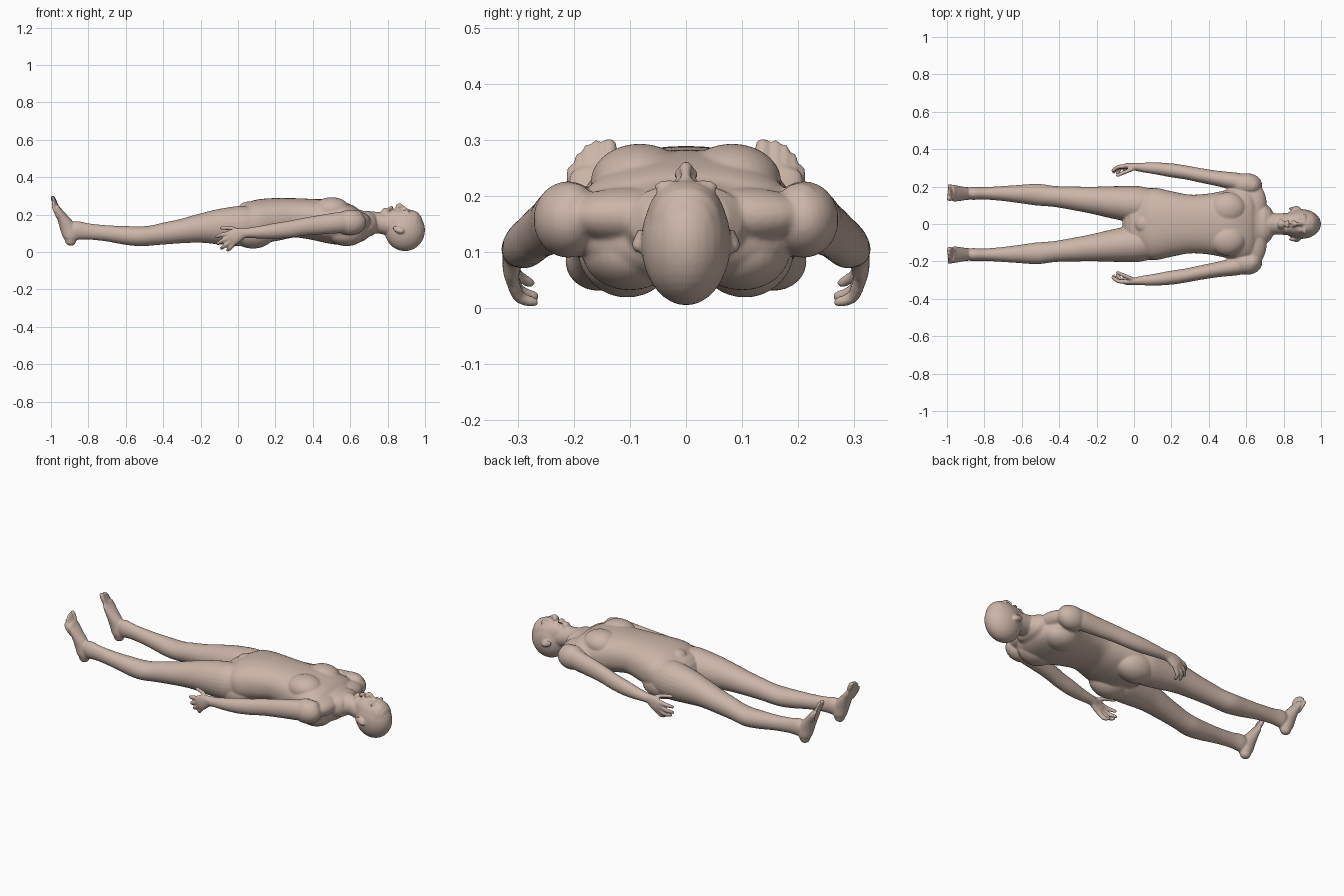
import bpy, bmesh, math
from mathutils import Vector, Matrix

bm = bmesh.new()


def smooth_path(pts, steps=5):
    """Catmull-Rom resampling of (x, y, z, half_width, half_depth) stations."""
    out = []
    for i in range(len(pts) - 1):
        p0, p1 = pts[max(i - 1, 0)], pts[i]
        p2, p3 = pts[i + 1], pts[min(i + 2, len(pts) - 1)]
        for s in range(steps):
            t = s / steps
            out.append([0.5 * (2 * b + (c - a) * t + (2 * a - 5 * b + 4 * c - d) * t * t
                               + (3 * b - a - 3 * c + d) * t ** 3)
                        for a, b, c, d in zip(p0, p1, p2, p3)])
    out.append(list(pts[-1]))
    return out


def limb(pts, mirror=True, power=2.0, n=28):
    """Closed round-ended tube through elliptical stations."""
    path = smooth_path(pts)
    rings = []
    for i, p in enumerate(path):
        a, b = path[max(i - 1, 0)], path[min(i + 1, len(path) - 1)]
        t = (Vector(b[:3]) - Vector(a[:3])).normalized()
        side = Vector((0, 1, 0))
        side = (side - t * side.dot(t)).normalized()
        rings.append((Vector(p[:3]), t, side, t.cross(side), p[3], p[4]))

    def cap(ring, sign):
        c, t, s, u, w, d = ring
        r = min(w, d)
        return [(c + t * sign * r * math.sin(k), t, s, u, w * math.cos(k), d * math.cos(k))
                for k in (0.4, 0.8, 1.2, 1.5)]
    rings = cap(rings[0], -1)[::-1] + rings + cap(rings[-1], 1)
    for m in ((1, -1) if mirror else (1,)):
        loops = []
        for c, t, s, u, w, d in rings:
            loop = []
            for k in range(n):
                ca, sa = math.cos(2 * math.pi * k / n), math.sin(2 * math.pi * k / n)
                e = 2 / power
                v = (c + s * w * math.copysign(abs(ca) ** e, ca)
                     + u * d * math.copysign(abs(sa) ** e, sa))
                loop.append(bm.verts.new((v.x, v.y * m, v.z)))
            loops.append(loop)
        for l0, l1 in zip(loops, loops[1:]):
            for k in range(n):
                bm.faces.new((l0[k], l0[(k + 1) % n], l1[(k + 1) % n], l1[k]))
        bm.faces.new(loops[0][::-1])
        bm.faces.new(loops[-1])


def blob(c, r, mirror=True, tilt=0.0):
    """Ellipsoid muscle or feature, tilted about y."""
    for m in ((1, -1) if mirror else (1,)):
        mat = (Matrix.Translation((c[0], c[1] * m, c[2])) @ Matrix.Rotation(tilt, 4, 'Y')
               @ Matrix.Diagonal((*r, 1)))
        bmesh.ops.create_uvsphere(bm, u_segments=28, v_segments=18, radius=1, matrix=mat)


# Torso: x, underside z, top z, half width
torso = [(.03, .06, .245, .15), (.10, .045, .278, .192), (.20, .06, .289, .175),
         (.30, .078, .288, .157), (.40, .066, .284, .163), (.50, .045, .28, .183),
         (.58, .036, .258, .205), (.64, .05, .236, .185), (.685, .08, .222, .11)]
limb([(x, 0, (lo + hi) / 2, w, (hi - lo) / 2) for x, lo, hi, w in torso],
     mirror=False, power=2.3, n=48)
blob((.50, .082, .225), (.10, .088, .068))            # chest
blob((.08, .105, .105), (.12, .088, .086))            # buttocks
blob((.60, .21, .158), (.085, .062, .068))            # shoulders
blob((.58, .10, .10), (.10, .085, .068))              # shoulder blades
blob((.64, .10, .165), (.07, .12, .05))               # collar
blob((.055, 0, .235), (.05, .05, .035), False)        # groin

# Neck and head
limb([(.62, 0, .14, .075, .075), (.70, 0, .158, .062, .06), (.76, 0, .155, .057, .057),
      (.84, 0, .14, .06, .06)], mirror=False)
blob((.892, 0, .117), (.108, .08, .112), False)
face = [(.785, .165, .226, .03), (.80, .13, .234, .046), (.84, .09, .235, .062),
        (.88, .06, .231, .072), (.92, .05, .226, .07)]
limb([(x, 0, (lo + hi) / 2, w, (hi - lo) / 2) for x, lo, hi, w in face],
     mirror=False, power=2.2)
limb([(.908, 0, .222, .008, .008), (.885, 0, .237, .009, .01),
      (.862, 0, .25, .012, .012), (.85, 0, .238, .012, .01)], mirror=False)   # nose
blob((.853, .012, .24), (.01, .009, .01))             # nostrils
blob((.823, 0, .237), (.007, .024, .01), False)       # upper lip
blob((.811, 0, .235), (.007, .02, .01), False)        # lower lip
blob((.787, 0, .222), (.018, .022, .014), False)      # chin
blob((.912, .03, .217), (.009, .027, .012))           # brow
blob((.89, .031, .214), (.012, .015, .013))           # eyes
blob((.858, .083, .12), (.033, .008, .019), tilt=.35)  # ears
blob((.868, .089, .113), (.02, .007, .013), tilt=.35)

# Legs
limb([(.10, .11, .15, .08, .09), (.02, .105, .14, .098, .107), (-.10, .115, .135, .088, .095),
      (-.20, .125, .127, .075, .078), (-.30, .135, .112, .065, .065), (-.40, .145, .098, .057, .058),
      (-.45, .15, .09, .056, .054), (-.52, .157, .084, .058, .053), (-.60, .16, .089, .05, .05),
      (-.70, .163, .10, .04, .043), (-.80, .164, .11, .033, .043), (-.86, .164, .115, .035, .05),
      (-.885, .163, .11, .03, .04)])

# Feet pointing up, with toes
limb([(-.895, .163, .06, .027, .03), (-.896, .163, .085, .035, .04), (-.91, .163, .13, .036, .042),
      (-.937, .163, .18, .041, .03), (-.96, .164, .22, .045, .02), (-.968, .165, .24, .042, .014)])
for y, z, r in ((.137, .29, .014), (.160, .292, .0095), (.176, .284, .009),
                (.191, .268, .009), (.204, .248, .009)):
    limb([(-.965, y * .6 + .066, z - .06, r, r), (-.98, y, z - .025, r, r),
          (-.99, y, z, r, r * .9)], n=12)

# Arms
limb([(.63, .205, .165, .05, .06), (.55, .226, .158, .048, .057), (.45, .243, .147, .041, .052),
      (.35, .261, .135, .038, .047), (.28, .275, .123, .037, .045), (.20, .287, .113, .037, .042),
      (.12, .297, .106, .032, .034), (.05, .302, .102, .026, .027), (.01, .306, .10, .021, .03)])

# Hands: palm, fingers curling inwards, thumb
limb([(.03, .305, .10, .02, .026), (.0, .309, .092, .018, .038), (-.03, .311, .078, .016, .043),
      (-.042, .311, .072, .013, .038)])
fingers = [((-.04, .309, .102), (-.085, .305, .093), (-.112, .286, .082)),
           ((-.04, .311, .082), (-.085, .302, .06), (-.108, .278, .045)),
           ((-.035, .311, .062), (-.072, .299, .033), (-.088, .270, .021)),
           ((-.02, .309, .048), (-.045, .297, .02), (-.054, .272, .011)),
           ((.005, .302, .11), (-.035, .283, .127), (-.088, .260, .128))]
for f in fingers:
    limb([(*p, r, r) for p, r in zip(f, (.0125, .0115, .0095))], n=12)

# Fuse everything into one smooth skin
bmesh.ops.recalc_face_normals(bm, faces=bm.faces)
mesh = bpy.data.meshes.new("body")
bm.to_mesh(mesh)
bm.free()
body = bpy.data.objects.new("body", mesh)
bpy.context.collection.objects.link(body)
skin = body.modifiers.new("fuse", 'REMESH')
skin.mode = 'VOXEL'
skin.voxel_size = 0.005
skin.use_smooth_shade = True
soft = body.modifiers.new("soften", 'SMOOTH')
soft.factor = 0.5
soft.iterations = 6
mat = bpy.data.materials.new("skin")
mat.diffuse_color = (.60, .46, .39, 1)
mesh.materials.append(mat)
